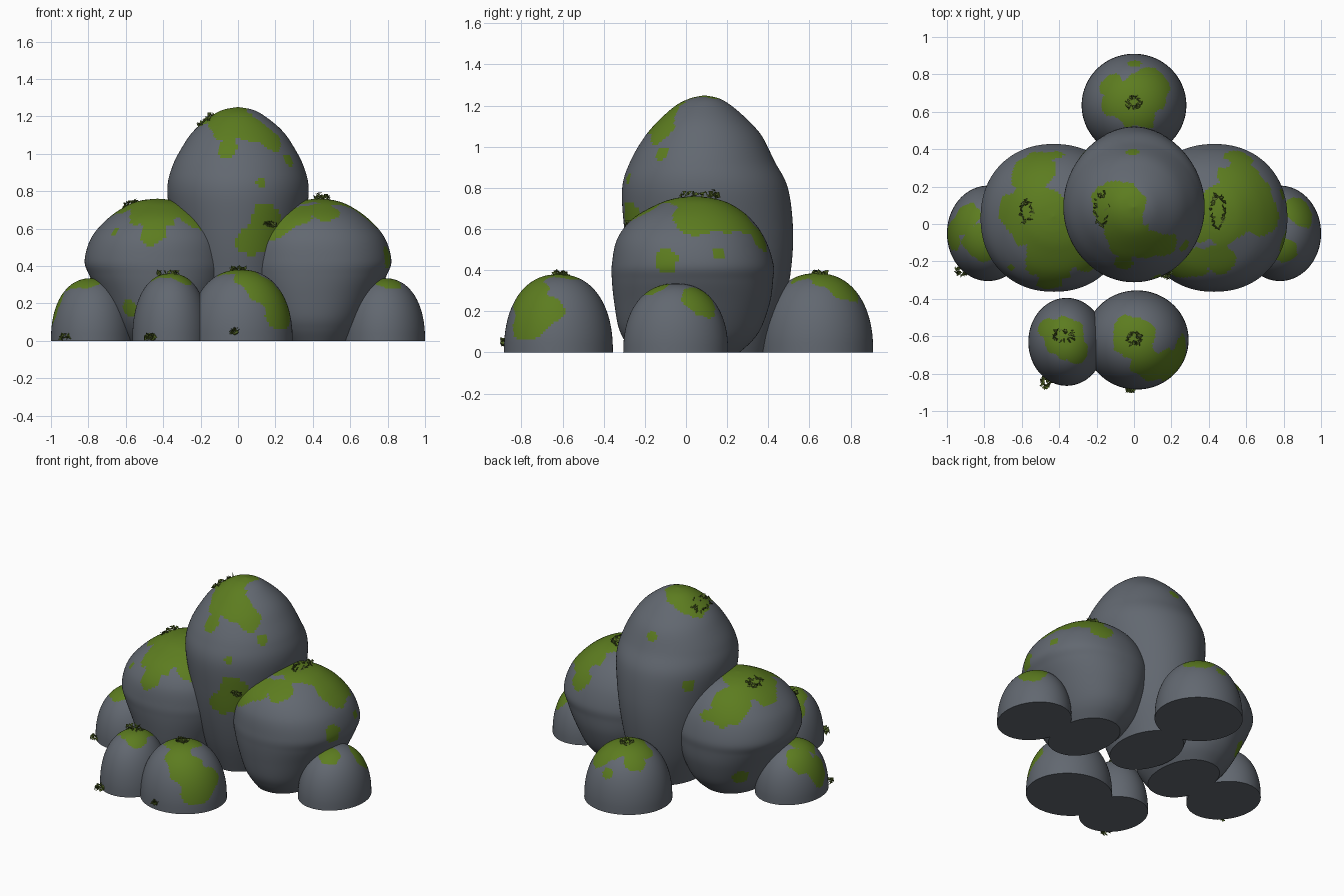
import bpy, bmesh, math, random
from mathutils import Vector, noise

if "Cube" in bpy.data.objects:
    bpy.data.objects.remove(bpy.data.objects["Cube"])

random.seed(4)

def material(name, rgb):
    m = bpy.data.materials.new(name)
    m.diffuse_color = (*rgb, 1)
    m.use_nodes = True
    m.node_tree.nodes["Principled BSDF"].inputs["Base Color"].default_value = m.diffuse_color
    return m

STONE = material("slate_stone", (0.122, 0.138, 0.163))
MOSS = material("moss_green", (0.108, 0.202, 0.014))
TUFT = material("dark_moss", (0.085, 0.13, 0.02))
SEG = 128

def spline(rows, n):
    """Smoothly interpolate cross-section rows, n steps between each pair."""
    out = []
    for i in range(len(rows) - 1):
        a, b = rows[i], rows[i + 1]
        p = rows[i - 1] if i else a
        q = rows[min(i + 2, len(rows) - 1)]
        for k in range(n):
            t = k / n
            out.append([0.5 * (2*B + (C - A)*t + (2*A - 5*B + 4*C - D)*t*t
                               + (3*B - A - 3*C + D)*t**3)
                        for A, B, C, D in zip(p, a, b, q)])
    return out

def rock(name, rows, patches, n=8, power=2.0):
    """Loft of oval rings (z, x0, x1, y0, y1); the last row is the peak."""
    bm = bmesh.new()
    rings = []
    for z, x0, x1, y0, y1 in spline(rows, n):
        ring = []
        for i in range(SEG):
            a = math.tau * i / SEG
            c, s = math.cos(a), math.sin(a)
            x = math.copysign(abs(c) ** (2 / power), c)
            y = math.copysign(abs(s) ** (2 / power), s)
            ring.append(bm.verts.new(((x0 + x1)/2 + x*(x1 - x0)/2,
                                      (y0 + y1)/2 + y*(y1 - y0)/2, max(z, 0))))
        rings.append(ring)
    for r0, r1 in zip(rings, rings[1:]):
        for i in range(SEG):
            j = (i + 1) % SEG
            bm.faces.new((r0[i], r0[j], r1[j], r1[i]))
    z, x0, x1, y0, y1 = rows[-1]
    peak = bm.verts.new(((x0 + x1)/2, (y0 + y1)/2, z))
    for i in range(SEG):
        bm.faces.new((rings[-1][i], rings[-1][(i + 1) % SEG], peak))
    bm.faces.new(rings[0][::-1])
    # moss: faces close to a patch centre, with a ragged edge
    for f in bm.faces:
        c = f.calc_center_median()
        if len(f.verts) > 4:
            continue
        rag = noise.noise(c * 9) * 0.3 + noise.noise(c * 20) * 0.15
        if any((c - Vector(p[:3])).length < p[3] * (1 + rag) for p in patches):
            f.material_index = 1
    me = bpy.data.meshes.new(name)
    bm.to_mesh(me)
    bm.free()
    me.materials.append(STONE)
    me.materials.append(MOSS)
    ob = bpy.data.objects.new(name, me)
    bpy.context.collection.objects.link(ob)
    me.shade_smooth()
    me.set_sharp_from_angle(angle=math.radians(40))

def dome(name, x, y, rx, ry, h, patches):
    rows = []
    for k in range(13):
        t = math.pi / 2 * k / 12
        c = math.cos(t) ** (2 / 2.25) if k < 12 else 0
        rows.append((h * math.sin(t) ** (2 / 2.25), x - rx*c, x + rx*c, y - ry*c, y + ry*c))
    rock(name, rows, patches, n=4)

# tall central boulder
tall = [(0, .20, -.15, .40), (.2, .27, -.22, .47), (.4, .315, -.27, .51),
        (.6, .35, -.30, .52), (.8, .378, -.31, .495), (.93, .352, -.27, .43),
        (1.05, .29, -.20, .37), (1.13, .23, -.13, .30), (1.2, .145, -.05, .22),
        (1.235, .08, .02, .16), (1.25, 0, .09, .09)]
rock("tall_boulder", [(z, -r, r, a, b) for z, r, a, b in tall],
     [(-.12, .10, 1.20, .13), (-.04, .12, 1.24, .11), (-.04, -.06, 1.18, .14),
      (.08, -.12, 1.13, .10), (.17, -.12, 1.09, .08), (-.06, -.22, 1.03, .055),
      (.09, -.27, .55, .10), (.15, -.26, .65, .09),
      (.13, -.30, .85, .035), (-.01, .38, 1.02, .035), (-.26, .36, .75, .045),
      (.27, -.12, .97, .035)])

# two shoulder boulders, mirrored in shape
side = [(0, .22, .60, -.26, .26), (.06, .17, .645, -.30, .325), (.13, .13, .685, -.33, .37),
        (.25, .08, .745, -.35, .41), (.35, .05, .795, -.36, .423),
        (.43, .04, .82, -.36, .425), (.55, .065, .785, -.335, .385), (.65, .14, .70, -.26, .315),
        (.72, .24, .60, -.14, .22), (.75, .34, .52, -.05, .13), (.76, .43, .43, .04, .04)]
rock("right_boulder", side,
     [(.47, .05, .74, .19), (.45, -.18, .68, .10), (.25, -.22, .58, .09), (.34, -.2, .66, .09),
      (.58, .20, .66, .15), (.66, .05, .66, .13), (.55, .33, .55, .08), (.81, -.10, .44, .06),
      (.80, .16, .48, .03)], power=2.15)
rock("left_boulder", [(z, -b, -a, c, d) for z, a, b, c, d in side],
     [(-.50, .04, .72, .19), (-.62, .08, .68, .12), (-.35, .03, .73, .12),
      (-.45, -.16, .68, .15), (-.45, -.28, .56, .08), (-.53, .26, .64, .14),
      (-.42, .33, .56, .06), (-.24, -.18, .66, .09), (-.64, -.22, .57, .035),
      (-.57, -.27, .18, .05), (-.60, .27, .18, .055)], power=2.15)

# small domed stones around the base
dome("front_stone", .015, -.62, .277, .265, .38,
     [(0, -.61, .38, .12), (.06, -.74, .32, .09), (.15, -.76, .26, .11), (.22, -.74, .19, .13)])
dome("front_left_stone", -.36, -.63, .205, .235, .36,
     [(-.38, -.60, .35, .12), (-.30, -.68, .35, .07), (-.47, -.55, .29, .06)])
dome("left_stone", -.78, -.05, .22, .255, .335,
     [(-.82, -.10, .32, .11), (-.90, .02, .26, .09), (-.96, -.06, .17, .09)])
dome("right_stone", .78, -.05, .22, .255, .335,
     [(.88, .07, .25, .09), (.80, -.14, .30, .07)])
dome("back_stone", 0, .635, .28, .275, .385,
     [(.02, .66, .38, .15), (-.12, .75, .31, .07), (.10, .75, .31, .10),
      (-.12, .64, .35, .06), (0, .84, .24, .04)])

# crumbly tufts: rings of tiny leaf chips (x, y, z, ring rx, ring ry, x slope)
TUFTS = [(-.175, .08, 1.175, .03, .08, .8), (.45, .07, .765, .03, .08, 0),
         (-.58, .07, .73, .03, .05, .3), (0, -.61, .38, .03, .03, 0),
         (-.38, -.60, .357, .05, .03, 0), (0, .65, .385, .03, .03, 0),
         (-.92, -.25, .018, .03, .02, 0), (-.47, -.84, .018, .02, .03, 0),
         (-.02, -.88, .05, .012, .01, 0), (.17, -.27, .62, .02, .015, 0)]
bm = bmesh.new()
for x, y, z, rx, ry, slope in TUFTS:
    for i in range(26):
        a = math.tau * i / 26
        dx = rx * math.cos(a) * random.uniform(.8, 1.2)
        p = Vector((x + dx, y + ry * math.sin(a) * random.uniform(.85, 1.15),
                    z + dx * slope + random.uniform(-.004, .010)))
        tip = [Vector([random.uniform(-1, 1) for _ in range(3)]) * .018 for _ in range(4)]
        v = [bm.verts.new(p + t) for t in tip]
        for tri in ((0, 1, 2), (0, 3, 1), (1, 3, 2), (2, 3, 0)):
            bm.faces.new([v[k] for k in tri])
for v in bm.verts:
    v.co.z = max(v.co.z, 0)
bmesh.ops.recalc_face_normals(bm, faces=bm.faces)
me = bpy.data.meshes.new("moss_tufts")
bm.to_mesh(me)
bm.free()
me.materials.append(TUFT)
bpy.context.collection.objects.link(bpy.data.objects.new("moss_tufts", me))
